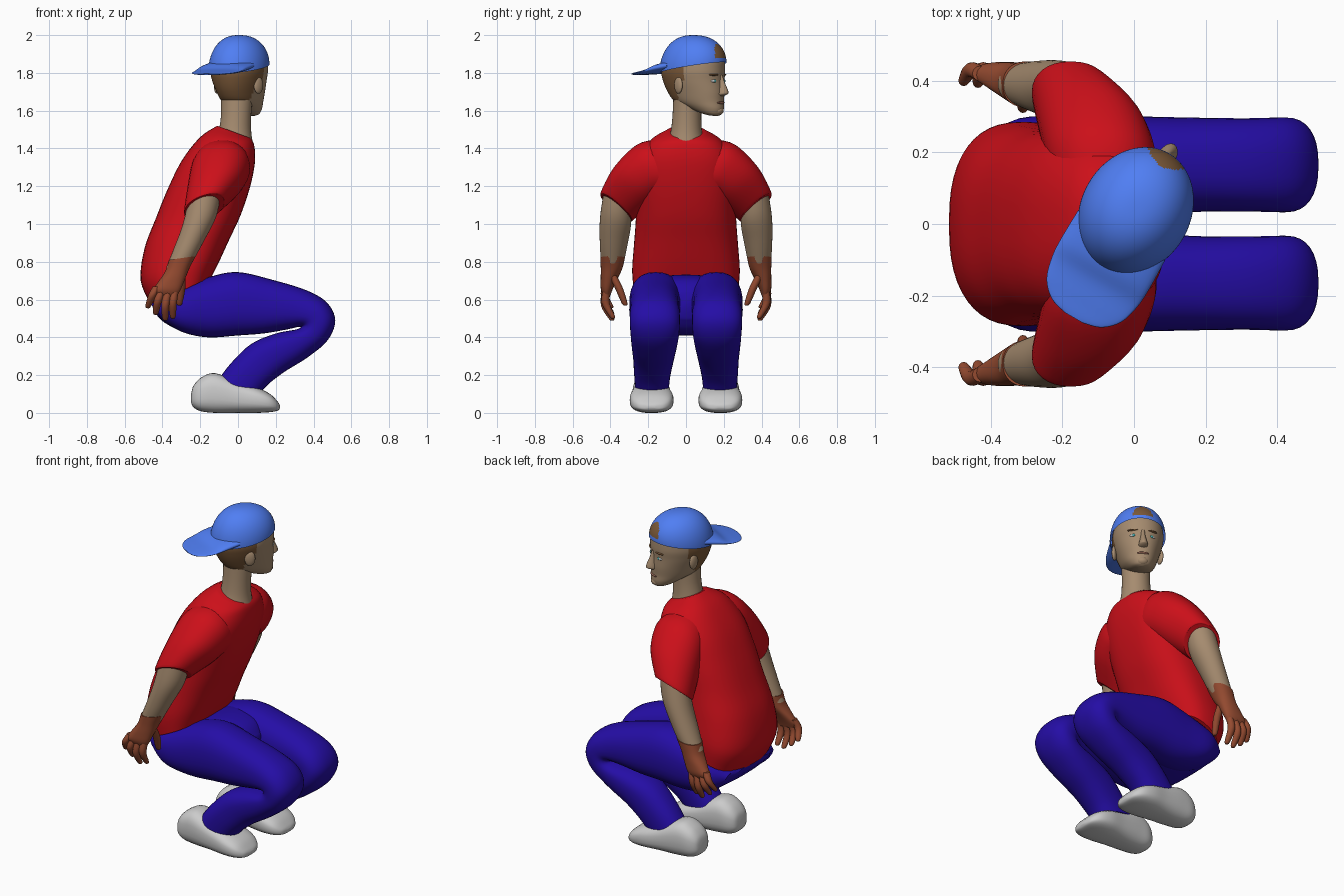
import bpy, bmesh, math
from mathutils import Vector, Matrix


def material(name, rgb):
    m = bpy.data.materials.new(name)
    m.diffuse_color = (*rgb, 1)
    return m


RED = material("red cloth", (0.6, 0.005, 0.01))
NAVY = material("blue cloth", (0.018, 0.004, 0.38))
CAP = material("cap blue", (0.08, 0.21, 0.9))
SKIN = material("skin", (0.38, 0.26, 0.16))
HAIR = material("hair", (0.2, 0.1, 0.04))
HAND = material("hand", (0.3, 0.07, 0.03))
WHITE = material("eye white", (0.75, 0.75, 0.72))
IRIS = material("iris", (0.05, 0.35, 0.35))
LIP = material("lips", (0.3, 0.13, 0.09))

# The head is turned: its local +x is the viewing direction
HEAD = Matrix.Translation((0.005, 0.037, 0)) @ Matrix.Rotation(math.radians(60), 4, 'Z')


def finish(name, bm, mats, frame=None, angle=50):
    bmesh.ops.recalc_face_normals(bm, faces=bm.faces)
    me = bpy.data.meshes.new(name)
    bm.to_mesh(me)
    bm.free()
    for m in mats:
        me.materials.append(m)
    me.shade_smooth()
    me.set_sharp_from_angle(angle=math.radians(angle))
    ob = bpy.data.objects.new(name, me)
    bpy.context.collection.objects.link(ob)
    if frame:
        ob.matrix_world = frame
    return ob


def spline(rows, steps):
    """Catmull-Rom through rows of numbers."""
    out = []
    for i in range(len(rows) - 1):
        p0, p1, p2 = rows[max(i - 1, 0)], rows[i], rows[i + 1]
        p3 = rows[min(i + 2, len(rows) - 1)]
        for k in range(steps):
            t = k / steps
            out.append([0.5 * (2 * b + (c - a) * t + (2 * a - 5 * b + 4 * c - d) * t * t
                               + (3 * b - a - 3 * c + d) * t ** 3)
                        for a, b, c, d in zip(p0, p1, p2, p3)])
    return out + [rows[-1]]


def tube(name, mat, rings, side=1, p=2.0, steps=5, n=32, frame=None, paint=None, extra=()):
    """Loft; ring = (xa, za, xb, zb, y centre, y half width, tilt in z)."""
    bm = bmesh.new()
    loops = []
    for xa, za, xb, zb, yc, hw, tz in spline([(*r, 0)[:7] for r in rings], steps):
        loop = []
        for j in range(n):
            c, s = math.cos(2 * math.pi * j / n), math.sin(2 * math.pi * j / n)
            c = math.copysign(abs(c) ** (2 / p), c)
            s = math.copysign(abs(s) ** (2 / p), s)
            loop.append(bm.verts.new(((xa + xb) / 2 + c * (xa - xb) / 2, side * (yc + s * hw),
                                      (za + zb) / 2 + c * (za - zb) / 2 + s * tz)))
        loops.append(loop)
    for l0, l1 in zip(loops, loops[1:]):
        for j in range(n):
            bm.faces.new((l0[j], l0[(j + 1) % n], l1[(j + 1) % n], l1[j]))
    bm.faces.new(loops[0])
    bm.faces.new(loops[-1])
    if paint:
        for f in bm.faces:
            f.material_index = paint(f.calc_center_median())
    return finish(name, bm, [mat, *extra], frame)


def ball(name, mat, loc, size, frame=HEAD, rot=0):
    bm = bmesh.new()
    bmesh.ops.create_uvsphere(bm, u_segments=20, v_segments=12, radius=1)
    bm.transform(Matrix.Translation(loc) @ Matrix.Rotation(rot, 4, 'Z') @ Matrix.Diagonal((*size, 1)))
    return finish(name, bm, [mat], frame)


# Shirt body
tube("shirt", RED, [
    (-0.14, 0.72, -0.46, 0.57, 0, 0.275), (-0.10, 0.80, -0.515, 0.70, 0, 0.285),
    (-0.045, 0.92, -0.495, 0.87, 0, 0.275), (0.015, 1.05, -0.435, 1.03, 0, 0.265),
    (0.065, 1.2, -0.37, 1.19, 0, 0.265), (0.09, 1.33, -0.295, 1.34, 0, 0.25),
    (0.085, 1.42, -0.20, 1.46, 0, 0.19), (0.065, 1.455, -0.11, 1.52, 0, 0.10)], p=2.5, n=48)

# Hips joining both legs
tube("hips", NAVY, [
    (-0.46, 0.58, -0.44, 0.53, 0, 0.16), (-0.42, 0.62, -0.385, 0.475, 0, 0.235),
    (-0.28, 0.67, -0.26, 0.42, 0, 0.28), (-0.1, 0.73, -0.1, 0.41, 0, 0.26),
    (0.06, 0.71, 0.05, 0.43, 0, 0.17), (0.13, 0.64, 0.12, 0.5, 0, 0.06)], p=2.6, n=40)

for side, label in ((1, "left"), (-1, "right")):
    # Trouser leg: hip, thigh, knee, ankle
    tube("leg_" + label, NAVY, [
        (-0.44, 0.58, -0.41, 0.50, 0.15, 0.08), (-0.34, 0.65, -0.30, 0.43, 0.155, 0.14),
        (-0.15, 0.72, -0.16, 0.40, 0.155, 0.143), (0, 0.745, 0, 0.41, 0.16, 0.14),
        (0.18, 0.705, 0.13, 0.42, 0.165, 0.132), (0.36, 0.65, 0.25, 0.44, 0.165, 0.13),
        (0.47, 0.585, 0.32, 0.455, 0.165, 0.132), (0.515, 0.49, 0.33, 0.45, 0.165, 0.132),
        (0.475, 0.385, 0.30, 0.44, 0.165, 0.128), (0.37, 0.295, 0.2, 0.42, 0.168, 0.12),
        (0.25, 0.22, 0.07, 0.365, 0.172, 0.108), (0.17, 0.16, -0.04, 0.26, 0.178, 0.097),
        (0.13, 0.12, -0.115, 0.16, 0.18, 0.09)], side, p=2.4)
    # Shoe
    tube("shoe_" + label, None, [
        (-0.248, 0.10, -0.25, 0.07, 0.185, 0.02), (-0.235, 0.145, -0.24, 0.035, 0.185, 0.06),
        (-0.19, 0.19, -0.20, 0.01, 0.185, 0.085), (-0.12, 0.21, -0.12, 0, 0.185, 0.095),
        (0, 0.165, 0, 0, 0.183, 0.105), (0.1, 0.135, 0.1, 0, 0.182, 0.116),
        (0.17, 0.10, 0.17, 0.004, 0.182, 0.105), (0.21, 0.06, 0.21, 0.012, 0.182, 0.07),
        (0.222, 0.04, 0.222, 0.025, 0.182, 0.02)], side, p=2.7)
    # Sleeve
    tube("sleeve_" + label, RED, [
        (0.06, 1.30, -0.23, 1.30, 0.12, 0.02, 0.15), (0.06, 1.29, -0.25, 1.27, 0.20, 0.06, 0.14),
        (0.02, 1.22, -0.27, 1.17, 0.29, 0.09, 0.105), (-0.06, 1.13, -0.285, 1.07, 0.362, 0.088, 0.07),
        (-0.075, 1.115, -0.28, 1.055, 0.365, 0.08, 0.065)], side, p=2.2)
    # Bare forearm
    tube("forearm_" + label, SKIN, [
        (-0.09, 1.17, -0.26, 1.13, 0.36, 0.07, 0.05), (-0.115, 1.04, -0.295, 0.99, 0.373, 0.082, 0.02),
        (-0.18, 0.91, -0.34, 0.87, 0.383, 0.073), (-0.245, 0.79, -0.38, 0.77, 0.39, 0.058)], side)
    # Palm and wrist
    tube("hand_" + label, HAND, [
        (-0.225, 0.83, -0.366, 0.81, 0.389, 0.065), (-0.255, 0.77, -0.385, 0.75, 0.395, 0.056),
        (-0.28, 0.71, -0.425, 0.69, 0.41, 0.042), (-0.305, 0.65, -0.45, 0.65, 0.42, 0.03),
        (-0.33, 0.61, -0.44, 0.62, 0.418, 0.015)], side, p=2.3)
    # Fingers and thumb: base, middle, tip
    fingers = [((-0.43, 0.42, 0.67), (-0.455, 0.43, 0.62), (-0.475, 0.40, 0.565)),
               ((-0.405, 0.42, 0.65), (-0.425, 0.43, 0.59), (-0.435, 0.395, 0.53)),
               ((-0.37, 0.42, 0.65), (-0.385, 0.43, 0.57), (-0.385, 0.395, 0.50)),
               ((-0.335, 0.42, 0.65), (-0.345, 0.425, 0.58), (-0.345, 0.39, 0.51)),
               ((-0.30, 0.39, 0.73), (-0.30, 0.355, 0.66), (-0.31, 0.325, 0.58))]
    for i, pts in enumerate(fingers):
        rings = [(x + r, z, x - r, z, y, r) for (x, y, z), r in zip(pts, (0.021, 0.021, 0.015))]
        x, y, z = pts[-1]
        rings.append((x + 0.003, z - 0.012, x - 0.003, z - 0.012, y - 0.003, 0.003))
        tube(f"finger_{label}_{i + 1}", HAND, rings, side, n=12, steps=4)

# Neck
tube("neck", SKIN, [
    (0.08, 1.42, -0.11, 1.46, 0, 0.095), (0.07, 1.49, -0.10, 1.50, 0.002, 0.082),
    (0.07, 1.58, -0.09, 1.58, 0.005, 0.076), (0.08, 1.70, -0.09, 1.70, 0.01, 0.076)])


# Head with painted hair
def hair_paint(c):
    back = c.x < -0.035 and c.z > 1.655
    sideburn = c.x < 0.03 and c.z > 1.76
    return 1 if back or sideburn or c.z > 1.875 else 0


tube("head", SKIN, [
    (0.15, 1.572, 0.10, 1.575, 0, 0.02), (0.168, 1.582, 0.05, 1.59, 0, 0.05),
    (0.178, 1.61, -0.03, 1.62, 0, 0.075), (0.176, 1.65, -0.10, 1.65, 0, 0.095),
    (0.178, 1.70, -0.14, 1.70, 0, 0.112), (0.174, 1.76, -0.165, 1.76, 0, 0.13),
    (0.176, 1.82, -0.172, 1.81, 0, 0.14), (0.165, 1.88, -0.155, 1.88, 0, 0.13),
    (0.10, 1.95, -0.10, 1.95, 0, 0.08)], p=2.15, n=64, steps=6,
    frame=HEAD, paint=hair_paint, extra=[HAIR])

# Face
tube("nose", SKIN, [
    (0.178, 1.79, 0.14, 1.79, 0, 0.012), (0.193, 1.75, 0.14, 1.75, 0, 0.014),
    (0.214, 1.70, 0.14, 1.70, 0, 0.024), (0.205, 1.685, 0.14, 1.685, 0, 0.024),
    (0.175, 1.676, 0.14, 1.676, 0, 0.012)], n=16, frame=HEAD)
ball("lips", LIP, (0.168, 0, 1.642), (0.014, 0.035, 0.008))
ball("chin", SKIN, (0.15, 0, 1.60), (0.032, 0.035, 0.025))
for s, label in ((1, "left"), (-1, "right")):
    ball("eye_" + label, WHITE, (0.150, s * 0.05, 1.757), (0.017, 0.022, 0.010), rot=s * 0.3)
    ball("iris_" + label, IRIS, (0.161, s * 0.05, 1.757), (0.008, 0.009, 0.009), rot=s * 0.3)
    ball("brow_" + label, HAIR, (0.158, s * 0.053, 1.79), (0.013, 0.032, 0.006), rot=s * 0.35)
    ball("ear_" + label, SKIN, (-0.015, s * 0.128, 1.735), (0.03, 0.014, 0.045), rot=s * 0.35)

# Cap dome with arched opening above the forehead
bm = bmesh.new()
N, M = 128, 40
rows = []
for i in range(M):
    phi = math.pi / 2 * i / M
    r, h = math.cos(phi) ** 0.85, math.sin(phi)
    row = []
    for j in range(N):
        a = 2 * math.pi * j / N
        rim = 1.797 + 0.06 * (math.cos(a) + 1) / 2
        row.append(bm.verts.new((0.185 * math.cos(a) * r, 0.153 * math.sin(a) * r, rim + (2 - rim) * h)))
    rows.append(row)
top = bm.verts.new((0, 0, 2))
for j in range(N):
    k = (j + 1) % N
    for r0, r1 in zip(rows, rows[1:]):
        bm.faces.new((r0[j], r0[k], r1[k], r1[j]))
    bm.faces.new((rows[-1][j], rows[-1][k], top))
for f in bm.faces:
    c = f.calc_center_median()
    if c.x > 0 and c.z > 1.878 and (c.y / 0.055) ** 2 + ((c.z - 1.878) / 0.075) ** 2 < 1:
        f.material_index = 1
finish("cap", bm, [CAP, HAIR], HEAD)

# Cap brim, worn backwards
tube("brim", CAP, [
    (-0.08, 1.87, -0.08, 1.81, 0, 0.14), (-0.17, 1.85, -0.17, 1.796, 0, 0.142),
    (-0.23, 1.822, -0.23, 1.793, 0, 0.138), (-0.29, 1.808, -0.29, 1.79, 0, 0.12),
    (-0.33, 1.80, -0.33, 1.788, 0, 0.08), (-0.345, 1.796, -0.345, 1.79, 0, 0.03)],
    p=2.2, n=40, frame=HEAD)
